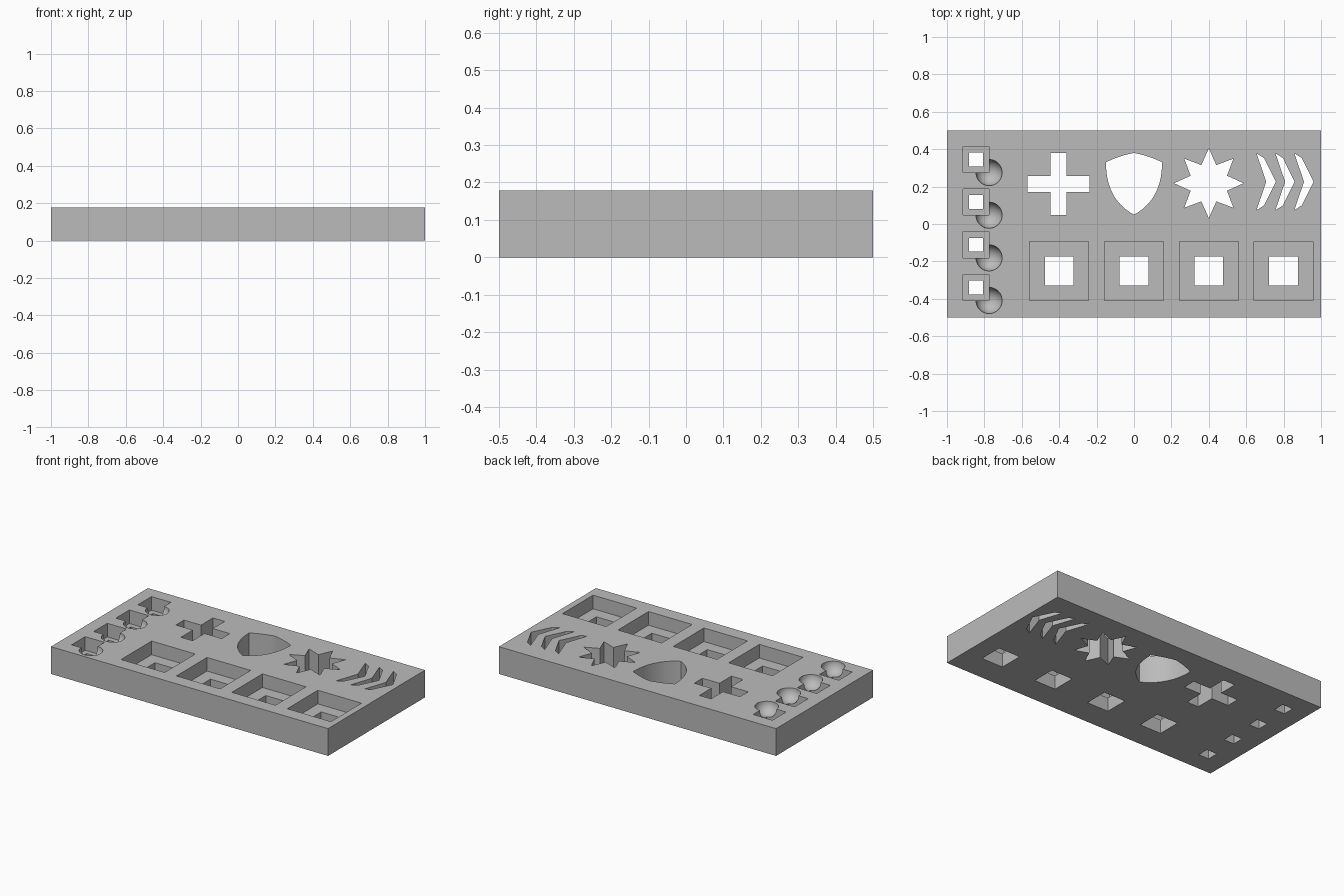
import bpy
import bmesh
import math
from mathutils import Matrix, Vector

cube = bpy.data.objects.get("Cube")
if cube:
    bpy.data.objects.remove(cube, do_unlink=True)

THICK = 0.178
FLOOR = THICK / 2
OVER = 0.05

grey = bpy.data.materials.new("plain_grey")
grey.use_nodes = True
colour = (0.5, 0.5, 0.5, 1)
grey.diffuse_color = colour
grey.node_tree.nodes["Principled BSDF"].inputs["Base Color"].default_value = colour


def make_object(name, bm):
    bmesh.ops.recalc_face_normals(bm, faces=bm.faces)
    mesh = bpy.data.meshes.new(name)
    bm.to_mesh(mesh)
    bm.free()
    mesh.materials.append(grey)
    obj = bpy.data.objects.new(name, mesh)
    bpy.context.collection.objects.link(obj)
    return obj


def add_box(bm, x, y, wide, deep, z0, z1):
    place = Matrix.Translation((x, y, (z0 + z1) / 2)) @ Matrix.Diagonal((wide, deep, z1 - z0, 1))
    bmesh.ops.create_cube(bm, size=1, matrix=place)


def add_prism(bm, points):
    """Closed outline extruded right through the plate."""
    face = bm.faces.new([bm.verts.new((x, y, -OVER)) for x, y in points])
    out = bmesh.ops.extrude_face_region(bm, geom=[face])
    top = [v for v in out["geom"] if isinstance(v, bmesh.types.BMVert)]
    bmesh.ops.translate(bm, vec=(0, 0, THICK + 2 * OVER), verts=top)


def bezier(a, b, c, steps):
    a, b, c = Vector(a), Vector(b), Vector(c)
    ts = [i / steps for i in range(steps)]
    return [a * (1 - t) ** 2 + b * 2 * t * (1 - t) + c * t * t for t in ts]


# Plate
bm = bmesh.new()
add_box(bm, 0, 0, 2, 1, 0, THICK)
tray = make_object("tray", bm)

# Square pockets, each with a smaller push-out hole in the floor
big = [(0.4 * i - 0.4, -0.252) for i in range(4)]
small = [(-0.845, 0.345 - 0.228 * i) for i in range(4)]
pockets, holes, scoops, shapes = (bmesh.new() for _ in range(4))
for spots, size, hole in ((big, 0.315, 0.154), (small, 0.14, 0.074)):
    for x, y in spots:
        add_box(pockets, x, y, size, size, FLOOR, THICK + OVER)
        add_box(holes, x, y, hole, hole, -OVER, FLOOR + OVER / 2)

# Round finger scoops at the corner of each small pocket
for x, y in small:
    turn = Matrix.Rotation(math.radians(4), 4, "Z")
    place = Matrix.Translation((x + 0.07, y - 0.07, THICK + 0.0005)) @ turn
    bmesh.ops.create_uvsphere(scoops, u_segments=40, v_segments=24, radius=0.07, matrix=place)

# Cross cut-out
L, S = 0.165, 0.042
arm = [(S, S), (S, L), (-S, L)]
cross = []
for i in range(4):
    c, s = round(math.cos(i * math.pi / 2)), round(math.sin(i * math.pi / 2))
    cross += [(-0.404 + x * c - y * s, 0.214 + x * s + y * c) for x, y in arm]
add_prism(shapes, cross)

# Shield cut-out
half = bezier((0, 0.38), (0.08, 0.365), (0.15, 0.33), 5)
half += bezier((0.15, 0.33), (0.15, 0.13), (0, 0.05), 14)
add_prism(shapes, [tuple(p) for p in half] + [(0, 0.05)] + [(-p.x, p.y) for p in half[:0:-1]])

# Eight-pointed star cut-out
star = []
for i in range(16):
    r, a = (0.105 if i % 2 else 0.186), i * math.pi / 8
    star.append((0.4 + r * math.cos(a), 0.218 + r * math.sin(a)))
add_prism(shapes, star)

# Three chevron cut-outs
for i in range(3):
    x, y = 0.655 + 0.101 * i, 0.226
    outline = [(0, 0.152), (0.04, 0.127), (0.103, 0), (0.04, -0.127), (0, -0.152), (0.052, 0)]
    add_prism(shapes, [(x + u, y + v) for u, v in outline])

# Carve the plate
bpy.context.view_layer.objects.active = tray
for name, cut in (("pockets", pockets), ("holes", holes), ("scoops", scoops), ("shapes", shapes)):
    cutter = make_object(name + "_cutter", cut)
    cutter.hide_render = True
    mod = tray.modifiers.new(name, "BOOLEAN")
    mod.operation = "DIFFERENCE"
    mod.solver = "EXACT"
    mod.object = cutter
    bpy.ops.object.modifier_apply(modifier=mod.name)
    bpy.data.objects.remove(cutter, do_unlink=True)

bpy.ops.object.select_all(action="DESELECT")
tray.select_set(True)
bpy.ops.object.shade_smooth_by_angle(angle=math.radians(25))
